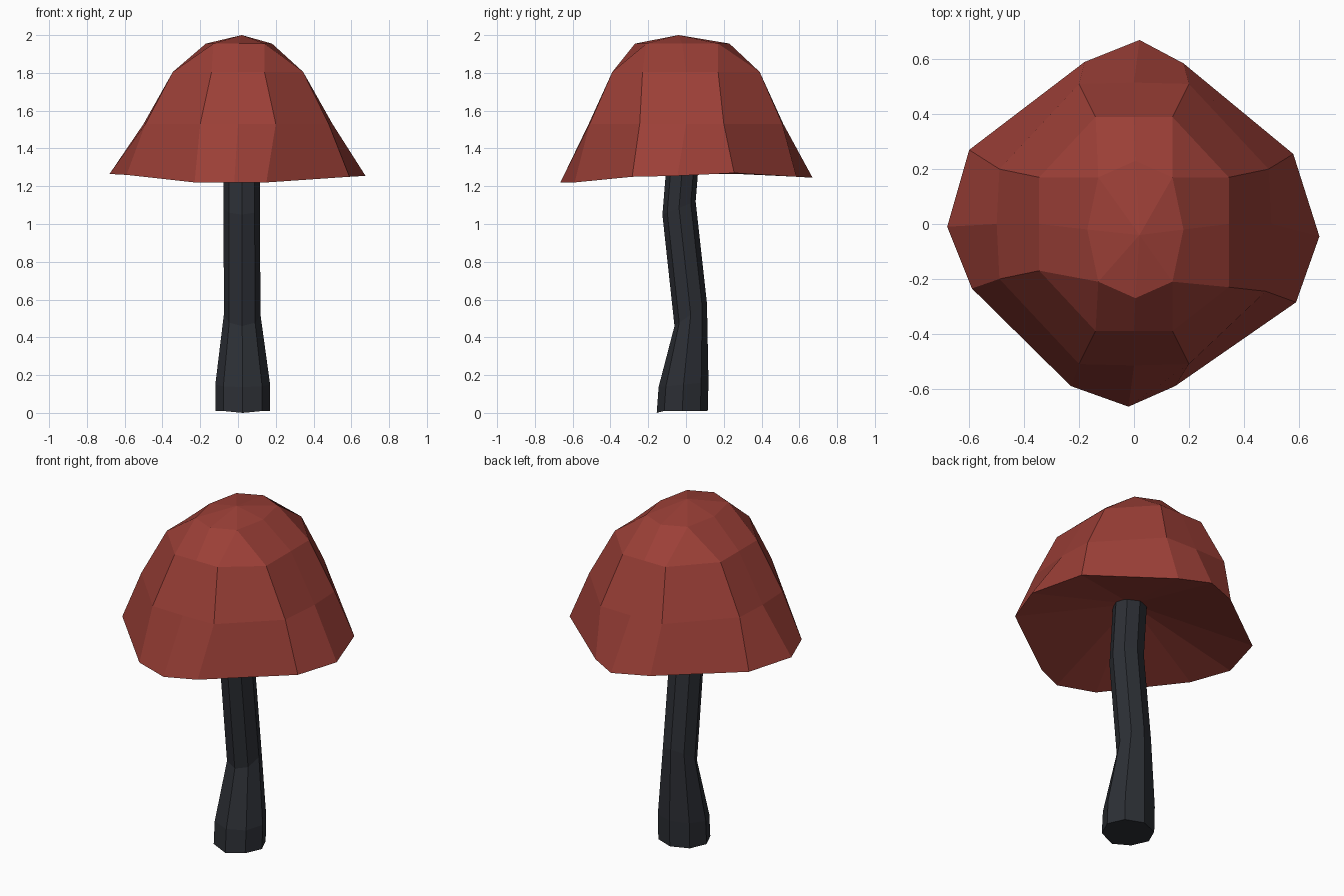
import bpy, bmesh
from math import sin, cos, tau

if "Cube" in bpy.data.objects:
    bpy.data.objects.remove(bpy.data.objects["Cube"])


def cap_ring(centre, mid, a, b, z):
    """12 points: three on each of four sides (corner, middle, corner)."""
    pts = []
    for s in (1, -1):
        pts += [(s * a[0], -s * a[1]), (s * mid[0], 0), (s * a[0], s * a[1])]
        pts += [(s * b[0], s * b[1]), (0, s * mid[1]), (-s * b[0], s * b[1])]
    return [(x + centre[0], y + centre[1], z) for x, y in pts]


def stem_ring(x, y, z, rx, ry, tilt, n=8):
    """Tilted elliptical section of the stem."""
    return [(x + rx * cos(tau * i / n), y + ry * sin(tau * i / n),
             z + tilt * ry * sin(tau * i / n)) for i in range(n)]


def loft(bm, rings):
    """Skin a stack of rings (listed bottom to top)."""
    rows = [[bm.verts.new(p) for p in r] for r in rings]
    for low, high in zip(rows, rows[1:]):
        n = len(low)
        for i in range(n):
            j = (i + 1) % n
            bm.faces.new((low[i], low[j], high[j], high[i]))
    return rows


def finish(bm, name, colour):
    bmesh.ops.remove_doubles(bm, verts=bm.verts[:], dist=0.0005)
    bmesh.ops.recalc_face_normals(bm, faces=bm.faces[:])
    mesh = bpy.data.meshes.new(name)
    bm.to_mesh(mesh)
    bm.free()
    obj = bpy.data.objects.new(name, mesh)
    bpy.context.collection.objects.link(obj)
    mat = bpy.data.materials.new(name + "_colour")
    mat.diffuse_color = colour
    mat.use_nodes = True
    mat.node_tree.nodes["Principled BSDF"].inputs["Base Color"].default_value = mat.diffuse_color
    mesh.materials.append(mat)


# Cap: uneven rim, two flaring bands, a rounded crown
rim = [(0.59, -0.285, 1.25), (0.675, -0.045, 1.255), (0.58, 0.255, 1.27),
       (0.18, 0.585, 1.25), (0.02, 0.67, 1.245), (-0.18, 0.59, 1.25),
       (-0.60, 0.27, 1.265), (-0.68, -0.01, 1.265), (-0.59, -0.235, 1.26),
       (-0.23, -0.59, 1.22), (-0.02, -0.665, 1.22), (0.15, -0.59, 1.22)]
band = cap_ring((0, 0), (0.5, 0.515), (0.49, 0.2), (0.2, 0.51), 1.53)
shoulder = cap_ring((0, 0), (0.345, 0.39), (0.345, 0.17), (0.14, 0.39), 1.805)
shoulder[0] = (0.345, -0.23, 1.805)
band[0] = (0.48, -0.245, 1.53)
crown = cap_ring((0.005, -0.02), (0.175, 0.25), (0.135, 0.19), (0.135, 0.19), 1.955)

bm = bmesh.new()
rows = loft(bm, [rim, band, shoulder, crown])
top = bm.verts.new((0.02, -0.04, 2.0))
under = bm.verts.new((0.01, -0.01, 1.42))
c = rows[-1]
for k in range(0, 12, 3):
    n = (k + 3) % 12
    # the doubled corner points are merged in finish()
    bm.faces.new((top, c[k + 1], c[k + 2], c[n]))
    bm.faces.new((top, c[n], c[n + 1]))
# Hollow underside of the cap
r = rows[0]
for i in range(12):
    bm.faces.new((under, r[(i + 1) % 12], r[i]))
finish(bm, "mushroom_cap", (0.33, 0.05, 0.038, 1))

# Stem: bent eight-sided stalk with a swollen foot
bm = bmesh.new()
rows = loft(bm, [
    stem_ring(0.025, -0.02, 0.01, 0.145, 0.135, 0.0),
    stem_ring(0.025, -0.013, 0.15, 0.145, 0.132, 0.1),
    stem_ring(0.022, 0.025, 0.52, 0.097, 0.086, 0.7),
    stem_ring(0.02, -0.037, 1.085, 0.096, 0.088, 0.4),
    stem_ring(0.02, -0.01, 1.41, 0.096, 0.085, 0.0)])
rows[0][6].co.z = 0.0
bm.faces.new(rows[0])
bm.faces.new(rows[-1])
finish(bm, "mushroom_stem", (0.025, 0.028, 0.035, 1))
